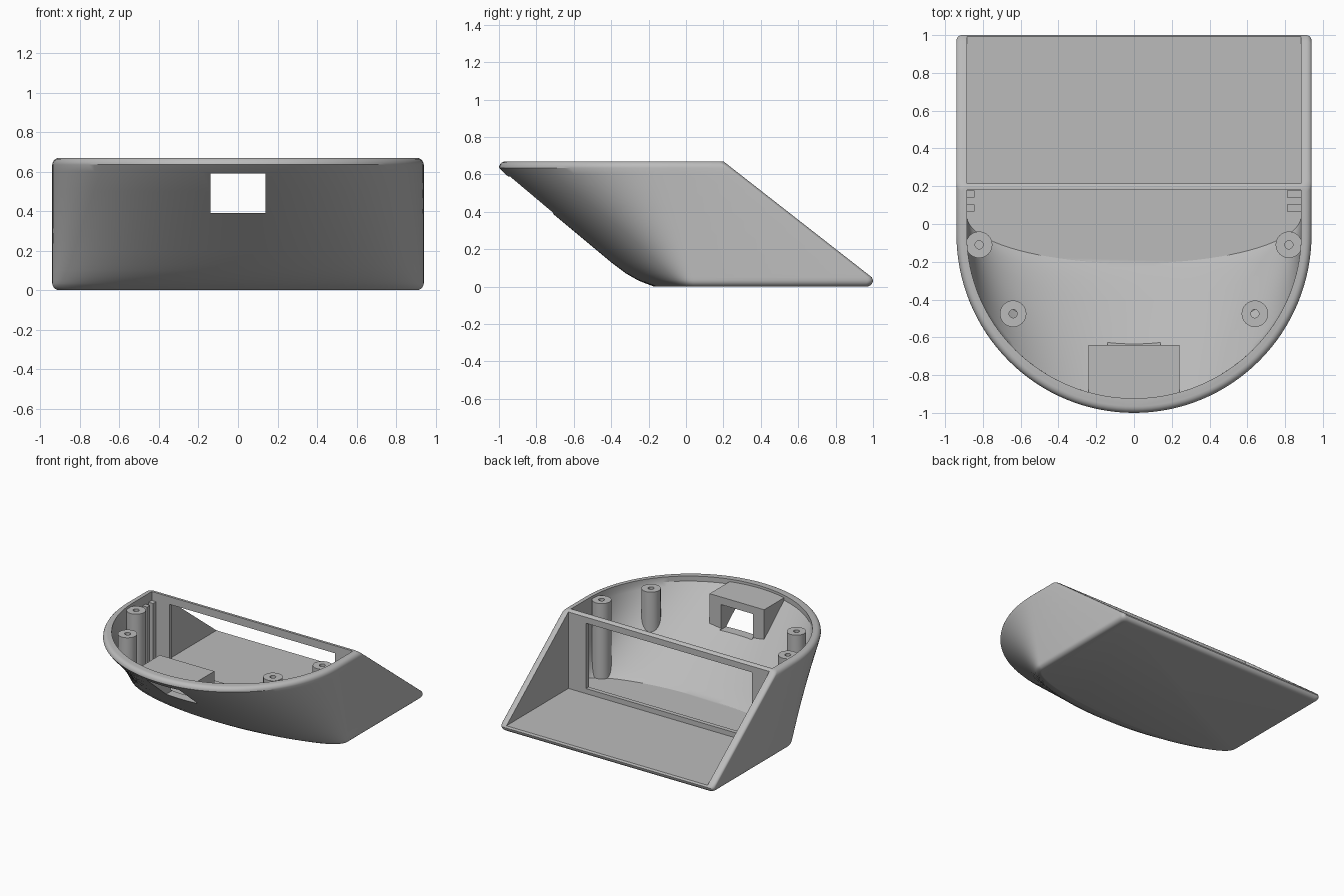
import bpy, bmesh, math

cube = bpy.data.objects.get("Cube")
if cube:
    bpy.data.objects.remove(cube, do_unlink=True)

H = 0.67        # overall height
R = 0.035       # edge rounding
WALL = 0.055
FLOOR = 0.05

grey = bpy.data.materials.new("plain_grey")
grey.use_nodes = True
grey.diffuse_color = (0.5, 0.5, 0.5, 1)
grey.node_tree.nodes["Principled BSDF"].inputs["Base Color"].default_value = (0.5, 0.5, 0.5, 1)


def make_object(name, bm):
    bmesh.ops.recalc_face_normals(bm, faces=bm.faces)
    mesh = bpy.data.meshes.new(name)
    bm.to_mesh(mesh)
    bm.free()
    mesh.materials.append(grey)
    obj = bpy.data.objects.new(name, mesh)
    bpy.context.collection.objects.link(obj)
    return obj


def box(name, x, y, z):
    bm = bmesh.new()
    bmesh.ops.create_cube(bm, size=1)
    for v in bm.verts:
        v.co = [lo + (c + 0.5) * (hi - lo) for c, (lo, hi) in zip(v.co, (x, y, z))]
    return make_object(name, bm)


def cylinder(name, x, y, z0, z1, radius, sides):
    bm = bmesh.new()
    bmesh.ops.create_cone(bm, cap_ends=True, segments=sides, radius1=radius,
                          radius2=radius, depth=z1 - z0)
    bmesh.ops.translate(bm, verts=bm.verts, vec=(x, y, (z0 + z1) / 2))
    return make_object(name, bm)


def boolean(obj, cutter, operation="DIFFERENCE"):
    """Apply a boolean and keep only its result."""
    mod = obj.modifiers.new("cut", "BOOLEAN")
    mod.object, mod.operation, mod.solver = cutter, operation, "EXACT"
    graph = bpy.context.evaluated_depsgraph_get()
    mesh = bpy.data.meshes.new_from_object(obj.evaluated_get(graph))
    obj.modifiers.clear()
    obj.data = mesh


def smooth(obj):
    for p in obj.data.polygons:
        p.use_smooth = True
    obj.data.set_sharp_from_angle(angle=math.radians(30))


# Side profile of the rounded front: (height, y) on the centre line
FRONT = [(0, -0.17), (0.03, -0.25), (0.07, -0.32), (0.13, -0.40), (0.63, -1.0), (1, -1.0)]


def front_y(z):
    for (z0, y0), (z1, y1) in zip(FRONT, FRONT[1:]):
        if z <= z1:
            return y0 + (y1 - y0) * (z - z0) / (z1 - z0)


def back_y(z):
    slope = 0.2 + (H - z) * 1.28
    tip = 1 - R + math.sqrt(max(0, R * R - (z - R) ** 2)) if z < 2 * R else 1
    return min(slope, tip)


def edge_inset(depth):
    return R - math.sqrt(max(0, R * R - depth * depth)) if depth > 0 else 0


def section(z, inset, back):
    """U-shaped outline; without a fixed back it is the outer skin."""
    w, f = 0.94 - inset, front_y(z) + 1.4 * inset
    centre = 0.05 - 0.11 * min(z, H) / H
    b, corner = back, 0
    if back is None:
        top = edge_inset(z - (H - R))
        w -= top + edge_inset(R - z)
        f += top
        b, corner = back_y(z), 0.03
    n = 64
    pts = []
    for i in range(n + 1):
        t = math.pi * i / n
        pts.append((w * math.cos(t), centre - (centre - f) * math.sin(t), z))
    if not corner:
        return pts + [(-w, b, z), (w, b, z)]
    arc = [math.pi / 2 * i / 5 for i in range(6)]
    left = [(-w + corner * (1 - math.cos(a)), b - corner * (1 - math.sin(a)), z) for a in arc]
    return pts + left + [(-x, y, z) for x, y, z in reversed(left)]


def hull(name, levels, inset=0, back=None):
    bm = bmesh.new()
    rings = [[bm.verts.new(p) for p in section(z, inset, back)] for z in levels]
    for a, b in zip(rings, rings[1:]):
        for i in range(len(a)):
            j = (i + 1) % len(a)
            bm.faces.new((a[i], a[j], b[j], b[i]))
    bm.faces.new(rings[0])
    bm.faces.new(rings[-1])
    return make_object(name, bm)


# Outer skin and hidden helper volumes
rounding = [R * (1 - math.cos(math.pi / 2 * i / 5)) for i in range(6)]
middle = [0.05, 0.07, 0.1, 0.13, 0.2, 0.3, 0.4, 0.5, 0.6]
shell = hull("shell", rounding + middle + [H - r for r in reversed(rounding)])
cavity = hull("cavity_cutter", middle + [0.63, 0.8], WALL, 0.18)
core = hull("core_limit", [0.025] + middle + [0.63, 0.8], 0.025, 0.2)
pocket = box("pocket_cutter", (-0.885, 0.885), (0.215, 1.5), (FLOOR, 1))
window = box("window_cutter", (-0.73, 0.73), (0.12, 0.3), (0.09, 0.61))
tunnel = box("tunnel_cutter", (-0.14, 0.14), (-1.2, -0.5), (0.39, 0.59))
helpers = [cavity, core, pocket, window, tunnel]

# Hollow shell with divider window and front port
for cutter in (cavity, pocket, window, tunnel):
    boolean(shell, cutter)
smooth(shell)

# Housing around the front port
housing = box("port_housing", (-0.24, 0.24), (-0.98, -0.64), (0.25, 0.65))
boolean(housing, core, "INTERSECT")
boolean(housing, tunnel)

# Screw posts and board rails on both sides
for side, label in ((1, "left"), (-1, "right")):
    for x, y, place in ((0.82, -0.11, "rear"), (0.64, -0.475, "front")):
        post = cylinder(f"{label}_{place}_post", side * x, y, 0.02, 0.65, 0.07, 40)
        hole = cylinder("hole_cutter", side * x, y, 0.4, 0.8, 0.022, 20)
        helpers.append(hole)
        boolean(post, core, "INTERSECT")
        boolean(post, hole)
        smooth(post)
    inner = 0.81 if side > 0 else 0.845
    for y, place in ((0.14, "rear"), (0.065, "front")):
        box(f"{label}_{place}_rail", sorted((side * inner, side * 0.9)),
            (y, y + 0.038), (0.04, 0.6))

for helper in helpers:
    bpy.data.objects.remove(helper, do_unlink=True)
